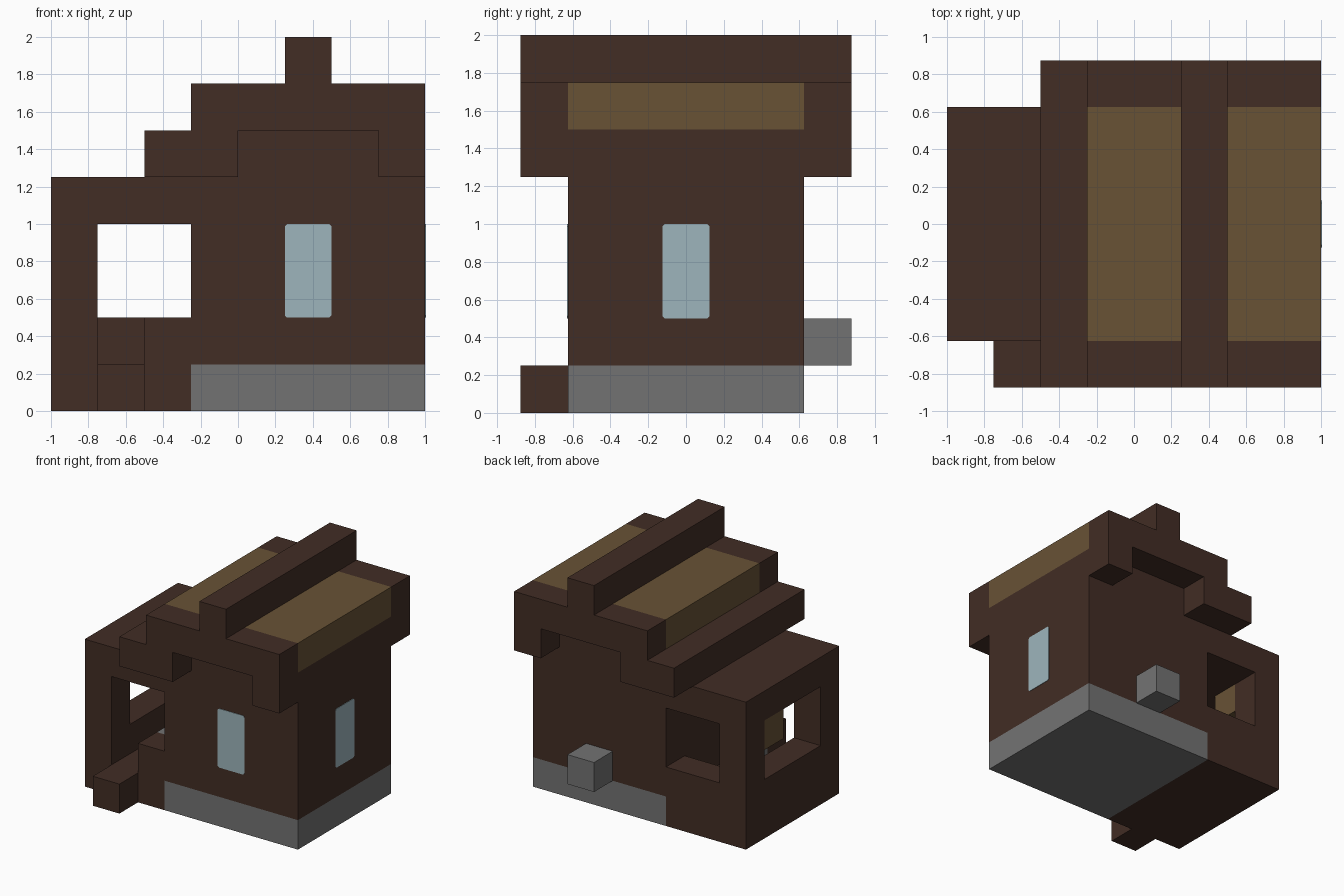
import bpy
import bmesh

default = bpy.data.objects.get("Cube")
if default:
    bpy.data.objects.remove(default, do_unlink=True)


def material(name, r, g, b):
    mat = bpy.data.materials.new(name)
    mat.use_nodes = True
    mat.diffuse_color = (r, g, b, 1)
    bsdf = next(n for n in mat.node_tree.nodes if n.type == "BSDF_PRINCIPLED")
    bsdf.inputs["Base Color"].default_value = (r, g, b, 1)
    bsdf.inputs["Roughness"].default_value = 0.9
    return mat


BROWN = material("dark_brown_wood", 0.054, 0.026, 0.018)
STRAW = material("straw_brown", 0.138, 0.084, 0.036)
STONE = material("grey_stone", 0.171, 0.171, 0.171)
GLASS = material("pale_blue_glass", 0.337, 0.462, 0.503)


def prism(name, profile, y0, y1, mat):
    """Extrude an (x, z) outline along y."""
    bm = bmesh.new()
    face = bm.faces.new([bm.verts.new((x, y0, z)) for x, z in profile])
    new = bmesh.ops.extrude_face_region(bm, geom=[face])["geom"]
    verts = [v for v in new if isinstance(v, bmesh.types.BMVert)]
    bmesh.ops.translate(bm, verts=verts, vec=(0, y1 - y0, 0))
    bmesh.ops.recalc_face_normals(bm, faces=bm.faces)
    mesh = bpy.data.meshes.new(name)
    bm.to_mesh(mesh)
    bm.free()
    mesh.materials.append(mat)
    obj = bpy.data.objects.new(name, mesh)
    bpy.context.collection.objects.link(obj)
    return obj


def box(name, x, y, z, mat):
    outline = [(x[0], z[0]), (x[1], z[0]), (x[1], z[1]), (x[0], z[1])]
    return prism(name, outline, y[0], y[1], mat)


def carve(target, x, y, z):
    """Cut a box out of the target."""
    cutter = box("cutter", x, y, z, BROWN)
    cutter.hide_render = True
    mod = target.modifiers.new("opening", "BOOLEAN")
    mod.operation = "DIFFERENCE"
    mod.solver = "EXACT"
    mod.object = cutter
    bpy.context.view_layer.objects.active = target
    bpy.ops.object.modifier_apply(modifier=mod.name)
    bpy.data.objects.remove(cutter, do_unlink=True)


HOUSE_X = (-0.25, 1)
DEPTH = (-0.625, 0.625)

# House body on a stone footing
box("stone_footing", HOUSE_X, DEPTH, (0, 0.25), STONE)
box("house_walls", HOUSE_X, DEPTH, (0.25, 1.5), BROWN)

# Hollow porch with a doorway and window openings on three sides
porch = box("porch", (-1, -0.25), DEPTH, (0, 1.25), BROWN)
carve(porch, (-0.75, -0.2), (-0.375, 0.375), (0.25, 1))
carve(porch, (-0.75, -0.2), (-0.7, 0.7), (0.5, 1))
carve(porch, (-0.75, -0.5), (-0.7, 0), (0.25, 0.75))
carve(porch, (-1.1, -0.6), (-0.375, 0.375), (0.5, 1))
box("door_step", (-0.75, -0.5), (-0.875, -0.625), (0, 0.25), BROWN)

# Small blocks in and around the porch
box("window_block", (-1, -0.75), (0.125, 0.375), (0.75, 1), STRAW)
box("porch_stone", (-0.5, -0.25), (-0.375, -0.125), (0.25, 0.5), STONE)
box("back_stone", (0.25, 0.5), (0.625, 0.875), (0.25, 0.5), STONE)

# Roof: stepped gable ends, straw middle, low eave and ridge beam
gable = [(-0.5, 1.25), (0, 1.25), (0, 1.5), (0.75, 1.5), (0.75, 1.25),
         (1, 1.25), (1, 1.75), (-0.25, 1.75), (-0.25, 1.5), (-0.5, 1.5)]
prism("front_gable", gable, -0.875, -0.625, BROWN)
prism("back_gable", gable, 0.625, 0.875, BROWN)
box("straw_roof", HOUSE_X, DEPTH, (1.5, 1.75), STRAW)
box("low_eave", (-0.5, -0.25), DEPTH, (1.25, 1.5), BROWN)
box("ridge_beam", (0.25, 0.5), (-0.875, 0.875), (1.75, 2), BROWN)

# Window panes with clipped corners, as thin plates
c = 0.012
w, h = 0.125, 0.25
pane = [(-w + c, -h), (w - c, -h), (w, -h + c), (w, h - c),
        (w - c, h), (-w + c, h), (-w, h - c), (-w, -h + c)]
front_pane = prism("front_window", pane, -0.004, 0, GLASS)
front_pane.location = (0.375, -0.625, 0.75)
side_pane = prism("side_window", pane, -0.004, 0, GLASS)
side_pane.rotation_euler.z = 1.5707963
side_pane.location = (1, 0, 0.75)
